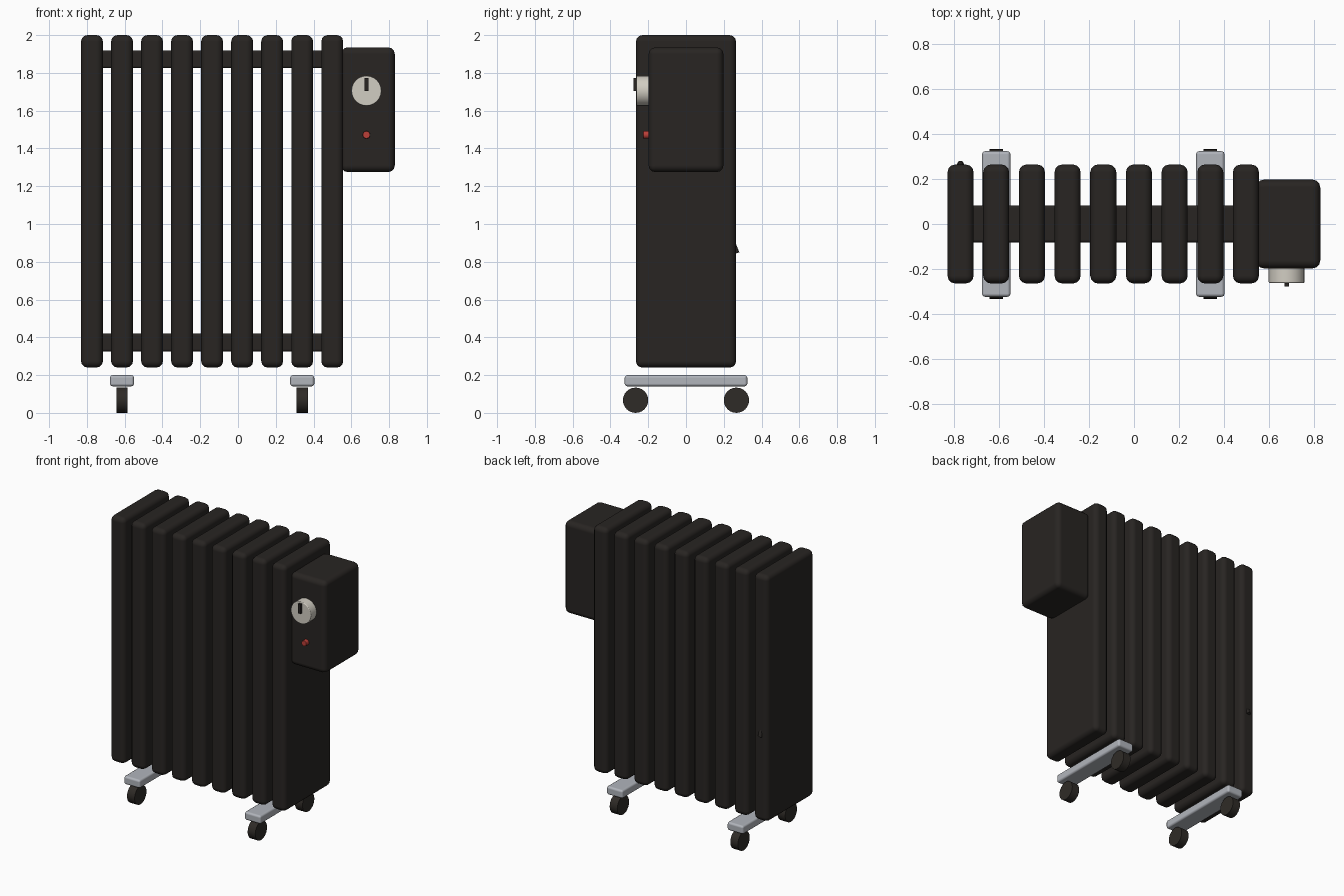
import bpy
from math import pi, radians

if "Cube" in bpy.data.objects:
    bpy.data.objects.remove(bpy.data.objects["Cube"])


def material(name, r, g, b):
    m = bpy.data.materials.new(name)
    m.diffuse_color = (r, g, b, 1)
    m.use_nodes = True
    m.node_tree.nodes["Principled BSDF"].inputs["Base Color"].default_value = m.diffuse_color
    return m


BLACK = material("black_enamel", 0.021, 0.018, 0.016)
RUBBER = material("dark_rubber", 0.028, 0.024, 0.02)
STEEL = material("pale_steel", 0.44, 0.46, 0.5)
CREAM = material("cream_plastic", 0.64, 0.61, 0.54)
RED = material("red_lamp", 0.5, 0.05, 0.04)


def finish(ob, name, mat, bevel, segments):
    ob.name = name
    ob.data.materials.append(mat)
    bpy.ops.object.transform_apply(location=False, rotation=True, scale=True)
    bpy.ops.object.shade_smooth_by_angle(angle=radians(35))
    if bevel:
        mod = ob.modifiers.new("bevel", "BEVEL")
        mod.width, mod.segments = bevel, segments
        mod.harden_normals = True
        mod.limit_method = "ANGLE"
        mod.angle_limit = radians(40)
    return ob


def box(name, x, y, z, mat, bevel=0.0, segments=3):
    """Box from (min, max) ranges on each axis."""
    bpy.ops.mesh.primitive_cube_add(size=1, location=[sum(r) / 2 for r in (x, y, z)])
    ob = bpy.context.object
    ob.scale = [r[1] - r[0] for r in (x, y, z)]
    return finish(ob, name, mat, bevel, segments)


def cylinder(name, loc, radius, depth, axis, mat, bevel=0.0, sides=24):
    rot = {"x": (0, pi / 2, 0), "y": (pi / 2, 0, 0)}[axis]
    bpy.ops.mesh.primitive_cylinder_add(vertices=sides, radius=radius, depth=depth,
                                        location=loc, rotation=rot)
    return finish(bpy.context.object, name, mat, bevel, 2)


# Nine oil-filled fins
PITCH, FIRST = 0.159, -0.773
fin_x = [FIRST + i * PITCH for i in range(9)]
for i, x in enumerate(fin_x):
    box(f"fin_{i + 1}", (x - 0.058, x + 0.058), (-0.265, 0.265), (0.24, 2.0), BLACK, 0.034)

# Header pipes joining the fins
for name, z in (("lower_header", 0.372), ("upper_header", 1.872)):
    box(name, (fin_x[0], fin_x[-1]), (-0.082, 0.082), (z - 0.047, z + 0.047), BLACK, 0.012, 2)

# Control housing with dial, pointer and lamp
box("control_housing", (0.545, 0.83), (-0.198, 0.198), (1.275, 1.935), BLACK, 0.035)
cylinder("thermostat_dial", (0.68, -0.228, 1.705), 0.08, 0.07, "y", CREAM, 0.006)
box("dial_pointer", (0.67, 0.69), (-0.278, -0.255), (1.705, 1.773), BLACK)
cylinder("indicator_lamp", (0.68, -0.21, 1.472), 0.02, 0.036, "y", RED, 0.004, 16)

# Two feet, each with a pair of castor wheels
for side, x in (("left", fin_x[1]), ("right", fin_x[7])):
    box(f"{side}_foot_bar", (x - 0.064, x + 0.064), (-0.325, 0.325), (0.14, 0.2), STEEL, 0.015, 2)
    for end, y in (("front", -0.267), ("back", 0.267)):
        cylinder(f"{side}_{end}_wheel", (x, y, 0.067), 0.067, 0.06, "x", RUBBER)

# Cord stub leaving the back of the end fin
curve = bpy.data.curves.new("power_cord", "CURVE")
curve.dimensions = "3D"
curve.bevel_depth = 0.015
curve.bevel_resolution = 2
curve.use_fill_caps = True
spline = curve.splines.new("POLY")
spline.points.add(1)
spline.points[0].co = (FIRST, 0.235, 0.93, 1)
spline.points[1].co = (FIRST, 0.268, 0.845, 1)
curve.materials.append(BLACK)
bpy.context.collection.objects.link(bpy.data.objects.new("power_cord", curve))
